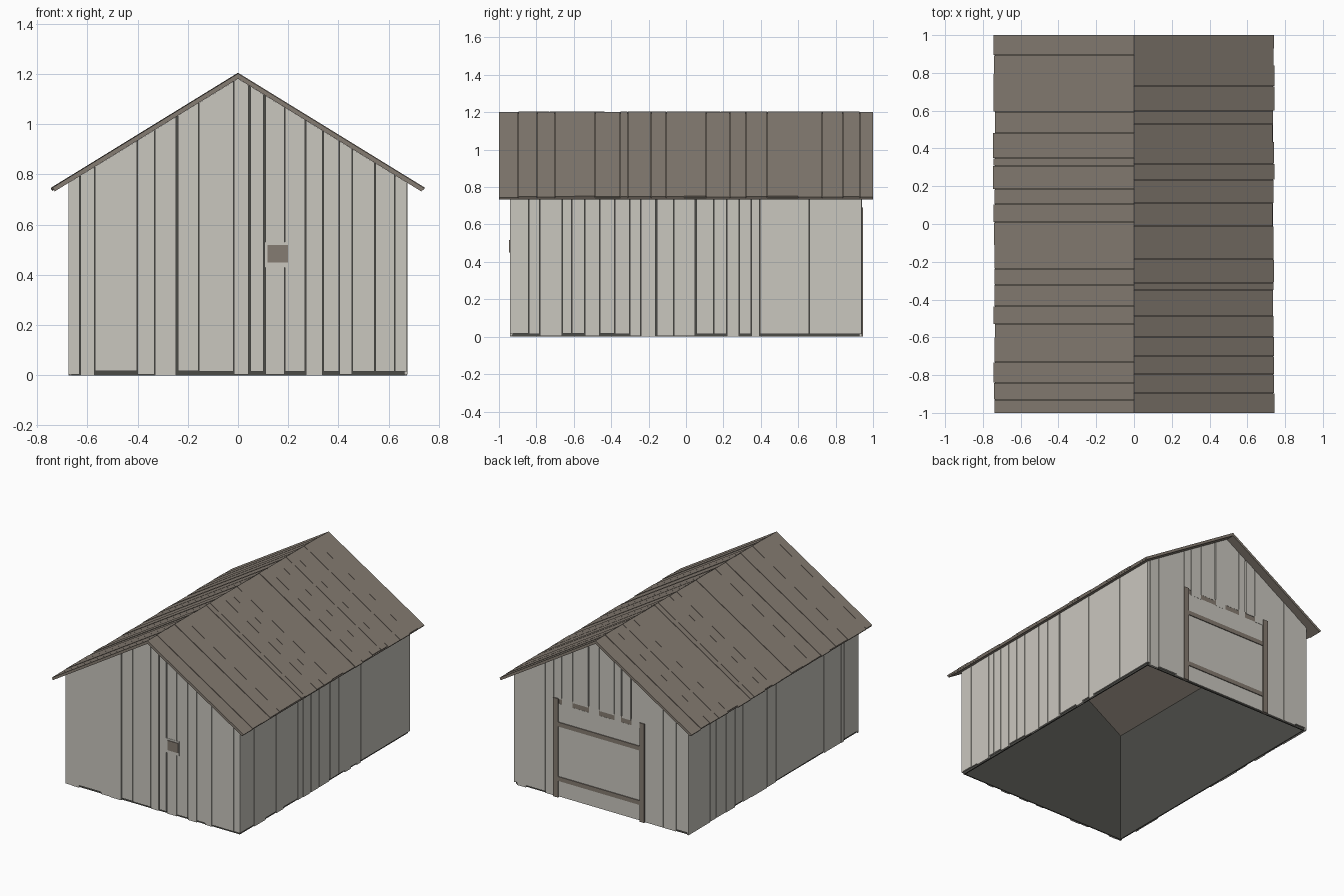
import bpy, bmesh, random
from mathutils import Vector

random.seed(4)
cube = bpy.data.objects.get("Cube")
if cube:
    bpy.data.objects.remove(cube)


def material(name, rgb):
    m = bpy.data.materials.new(name)
    m.use_nodes = True
    m.diffuse_color = (*rgb, 1)
    m.node_tree.nodes["Principled BSDF"].inputs["Base Color"].default_value = (*rgb, 1)
    return m


PALE = material("weathered pale wood", (0.59, 0.57, 0.52))
BROWN = material("brown wood", (0.235, 0.202, 0.168))
DARK = material("dark lining", (0.07, 0.07, 0.062))

HX, HY = 0.675, 0.94            # half size of the walls
RIDGE, SLOPE, EAVE = 1.205, 0.615, 0.74
GABLE = RIDGE - 0.024           # underside of the roof at the ridge


def under_roof(x):
    return GABLE - SLOPE * abs(x)


def prism(bm, points, offset):
    """Extrude a closed outline along an offset."""
    low = [bm.verts.new(p) for p in points]
    high = [bm.verts.new(Vector(p) + Vector(offset)) for p in points]
    bm.faces.new(low)
    bm.faces.new(high[::-1])
    for i in range(len(low)):
        j = (i + 1) % len(low)
        bm.faces.new((low[i], high[i], high[j], low[j]))


def finish(bm, name, mat):
    bmesh.ops.recalc_face_normals(bm, faces=bm.faces)
    mesh = bpy.data.meshes.new(name)
    bm.to_mesh(mesh)
    bm.free()
    mesh.materials.append(mat)
    ob = bpy.data.objects.new(name, mesh)
    bpy.context.collection.objects.link(ob)
    return ob


def box(name, x, y, z, mat):
    bm = bmesh.new()
    prism(bm, [(x[0], y[0], z[0]), (x[1], y[0], z[0]), (x[1], y[0], z[1]), (x[0], y[0], z[1])],
          (0, y[1] - y[0], 0))
    return finish(bm, name, mat)


def gable_outline(a, b, bottom):
    xs = [b, 0, a] if a < 0 < b else [b, a]
    return [(a, bottom), (b, bottom)] + [(x, under_roof(x)) for x in xs]


def spans(edges, wide):
    """Board extents between edges, with a narrow or wide gap at each joint."""
    for a, b in zip(edges, edges[1:]):
        yield a, b - (0.008 if b in wide else 0.0025)


def ragged():
    return random.choice((0.0, 0.003, 0.014, 0.016))


def gable_wall(name, side, edges, wide, door=None):
    bm = bmesh.new()
    for i, (a, b) in enumerate(spans(edges, wide)):
        bottom = ragged()
        if door and door[0] <= (a + b) / 2 <= door[1]:
            bottom = 0.65 if i % 2 else 0.685
        depth = HY - random.choice((0, 0.001, 0.002))
        prism(bm, [(x, side * depth, z) for x, z in gable_outline(a, b, bottom)],
              (0, -side * 0.012, 0))
    finish(bm, name, PALE)


def side_wall(name, side, edges, wide):
    bm = bmesh.new()
    top = under_roof(HX)
    for a, b in spans(edges, wide):
        x = side * (HX - random.choice((0, 0.001, 0.002)))
        z = ragged()
        prism(bm, [(x, a, z), (x, b, z), (x, b, top), (x, a, top)], (-side * 0.012, 0, 0))
    finish(bm, name, PALE)


# Board walls
gable_wall("front_wall_boards", -1,
           [-0.675, -0.628, -0.57, -0.4, -0.33, -0.238, -0.155, -0.015, 0.05, 0.11, 0.187,
            0.27, 0.34, 0.405, 0.457, 0.547, 0.625, 0.675], {-0.238, 0.05, 0.11})
DOOR = (-0.34, 0.365)
gable_wall("back_wall_boards", 1,
           [-0.675, -0.58, -0.48, DOOR[0], -0.23, -0.155, -0.1, 0.015, 0.1, 0.22, 0.305,
            DOOR[1], 0.43, 0.58, 0.65, 0.675], {-0.23, -0.155, 0.1}, DOOR)
side_wall("left_wall_boards", 1,
          [-0.94, -0.84, -0.78, -0.66, -0.61, -0.54, -0.46, -0.38, -0.3, -0.24, -0.155,
           -0.065, 0.055, 0.15, 0.22, 0.285, 0.35, 0.395, 0.6, 0.66, 0.94], {0.055, -0.155})
side_wall("right_wall_boards", -1,
          [-0.94, -0.78, -0.75, -0.555, -0.3, -0.03, 0.07, 0.18, 0.24, 0.34, 0.42, 0.52,
           0.63, 0.7, 0.8, 0.94], {-0.555, 0.07, 0.34, 0.7})

# Dark lining behind the boards, open below
for side, label in ((-1, "front"), (1, "back")):
    bm = bmesh.new()
    prism(bm, [(x, side * 0.928, z) for x, z in gable_outline(-0.664, 0.664, 0)],
          (0, -side * 0.008, 0))
    finish(bm, label + "_wall_lining", DARK)
for side, label in ((1, "left"), (-1, "right")):
    box(label + "_wall_lining", (side * 0.656, side * 0.664), (-0.928, 0.928),
        (0, under_roof(0.664)), DARK)


# Roof: a thin deck with ragged boards running down each slope
def roof_layer(bm, side, eave, top, thick, y0, y1):
    drop = thick * (1 + SLOPE ** 2) ** 0.5
    foot = top - SLOPE * eave
    back = thick * 0.524
    outline = [(0, top), (eave, foot), (eave - back, foot - thick * 0.852), (0, top - drop)]
    prism(bm, [(side * x, y0, z) for x, z in outline], (0, y1 - y0, 0))


ROOF_EDGES = [-1, -0.895, -0.795, -0.7, -0.595, -0.485, -0.35, -0.31, -0.185, -0.105, -0.01,
              0.11, 0.235, 0.32, 0.435, 0.53, 0.6, 0.73, 0.84, 0.93, 1.0]
for side, label in ((1, "left"), (-1, "right")):
    bm = bmesh.new()
    roof_layer(bm, side, 0.735, RIDGE - 0.012, 0.01, -1, 1)
    finish(bm, label + "_roof_deck", BROWN)
    bm = bmesh.new()
    edges = ROOF_EDGES if side > 0 else [-y for y in reversed(ROOF_EDGES)]
    for a, b in zip(edges, edges[1:]):
        roof_layer(bm, side, EAVE + random.uniform(-0.006, 0.006),
                   RIDGE - random.choice((0, 0.001, 0.003)), 0.011, a, b - (0.002 if b < 1 else 0))
    finish(bm, label + "_roof_boards", BROWN)

# Small hatch on the front
box("hatch_surround", (0.105, 0.205), (-0.942, -0.935), (0.43, 0.53), PALE)
box("hatch_cover", (0.118, 0.2), (-0.947, -0.941), (0.45, 0.518), BROWN)

# Back door with posts, lintel and rails
box("door_leaf", (-0.31, 0.33), (0.928, 0.938), (0.005, 0.652), PALE)
box("door_lintel", DOOR, (0.927, 0.937), (0.652, 0.695), BROWN)
for x, label in ((DOOR[0], "right"), (DOOR[1] - 0.038, "left")):
    box(label + "_door_post", (x, x + 0.038), (0.927, 0.947), (0, 0.69), BROWN)
for z, label in ((0.115, "lower"), (0.495, "upper")):
    box(label + "_door_rail", (-0.302, 0.327), (0.935, 0.944), (z, z + 0.03), BROWN)
